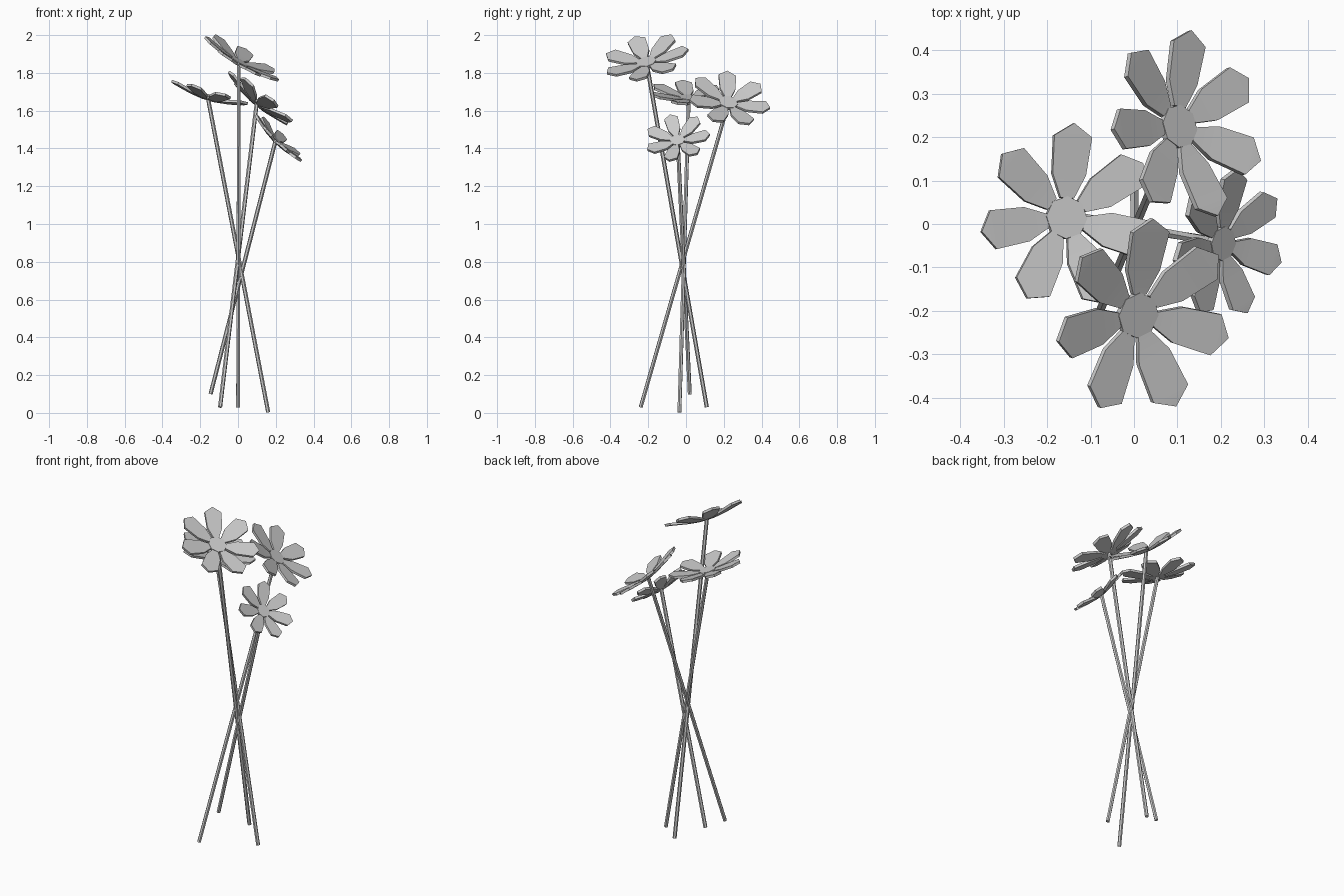
import bpy, bmesh, math
from mathutils import Vector, Matrix

cube = bpy.data.objects.get("Cube")
if cube:
    bpy.data.objects.remove(cube)

grey = bpy.data.materials.new("plain grey")
grey.use_nodes = True
grey.diffuse_color = (0.6, 0.6, 0.6, 1)
grey.node_tree.nodes["Principled BSDF"].inputs["Base Color"].default_value = (0.6, 0.6, 0.6, 1)

PETALS = 7
# Petal outline as (distance, half width, lift), relative to petal length
ROWS = [(0.21, 0.075, 0.0), (0.46, 0.185, 0.04), (0.86, 0.21, 0.125)]
TIP = (1.0, 0.0, 0.145)


def finish(name, bm, matrix):
    bmesh.ops.recalc_face_normals(bm, faces=bm.faces)
    mesh = bpy.data.meshes.new(name)
    bm.to_mesh(mesh)
    bm.free()
    mesh.materials.append(grey)
    obj = bpy.data.objects.new(name, mesh)
    obj.matrix_world = matrix
    bpy.context.collection.objects.link(obj)
    bpy.ops.object.select_all(action='DESELECT')
    obj.select_set(True)
    bpy.context.view_layer.objects.active = obj
    return obj


def prism(name, radius, height, sides, matrix):
    bm = bmesh.new()
    bmesh.ops.create_cone(bm, cap_ends=True, segments=sides,
                          radius1=radius, radius2=radius, depth=height)
    return finish(name, bm, matrix)


def petals(name, length, thickness, matrix):
    bm = bmesh.new()
    for i in range(PETALS):
        turn = Matrix.Rotation(math.tau * i / PETALS, 3, 'Z')

        def vert(r, w, z):
            return bm.verts.new(turn @ Vector((r, w, z)) * length)
        rows = [(vert(r, -w, z), vert(r, w, z)) for r, w, z in ROWS]
        for (a, b), (c, d) in zip(rows, rows[1:]):
            bm.faces.new((a, c, d, b))
        bm.faces.new((rows[-1][0], vert(*TIP), rows[-1][1]))
    # Give the petals thickness below their top surface
    top = list(bm.faces)
    low = bmesh.ops.extrude_face_region(bm, geom=top, use_keep_orig=True)["geom"]
    for v in low:
        if isinstance(v, bmesh.types.BMVert):
            v.co.z -= thickness
    obj = finish(name, bm, matrix)
    bpy.ops.object.shade_smooth_by_angle(angle=math.radians(35))
    return obj


def flower(label, foot, head, slope, aim, length):
    """Straight stem from foot to head, with a tilted bloom on top."""
    foot, head = Vector(foot), Vector(head)
    normal = Vector((-slope[0], -slope[1], 1)).normalized()
    # First petal lies in the tilted plane, along the aim direction
    x = Vector((aim[0], aim[1], aim[0] * slope[0] + aim[1] * slope[1])).normalized()
    y = normal.cross(x)
    frame = Matrix.Translation(head) @ Matrix((x, y, normal)).transposed().to_4x4()
    petals(label + "_petals", length, 0.014, frame)
    prism(label + "_centre", 0.228 * length, 0.016, 8,
          frame @ Matrix.Translation((0, 0, -0.006)))
    axis = head - normal * 0.01 - foot
    stem = Matrix.Translation(foot + axis / 2) @ axis.to_track_quat('Z', 'Y').to_matrix().to_4x4()
    prism(label + "_stem", 0.011, axis.length, 6, stem)


flower("tall_front_flower", (0, 0.11, 0.03), (0.01, -0.21, 1.86), (-0.59, 0.22), (0.018, 0.225), 0.232)
flower("right_flower", (0.16, -0.035, 0.003), (-0.155, 0.015, 1.67), (-0.3, -0.07), (0.009, 0.214), 0.216)
flower("back_flower", (-0.095, -0.24, 0.03), (0.105, 0.225, 1.645), (-0.82, -0.21), (0.007, 0.21), 0.222)
flower("small_left_flower", (-0.145, 0.02, 0.1), (0.205, -0.045, 1.445), (-1.0, 0.18), (0.016, 0.165), 0.175)
